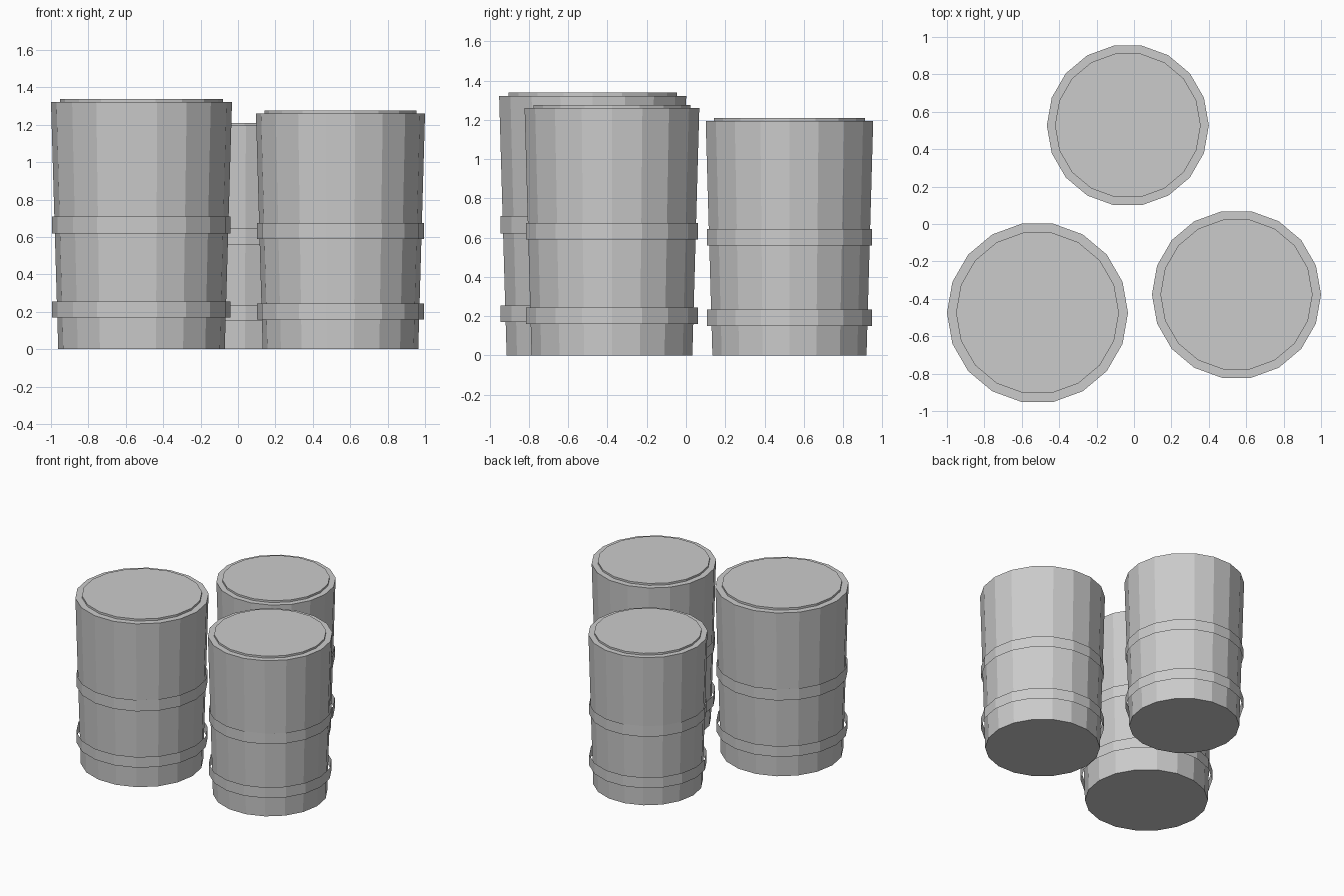
import bpy
import bmesh
import math

if "Cube" in bpy.data.objects:
    bpy.data.objects.remove(bpy.data.objects["Cube"])

SIDES = 18

grey = bpy.data.materials.new("light_grey")
grey.diffuse_color = (0.6, 0.6, 0.6, 1)
grey.use_nodes = True
grey.node_tree.nodes["Principled BSDF"].inputs["Base Color"].default_value = grey.diffuse_color


def ring(bm, r, z):
    return [bm.verts.new((r * math.cos(a), r * math.sin(a), z))
            for a in (2 * math.pi * i / SIDES for i in range(SIDES))]


def lathe(name, profile, centre, capped):
    """Join rings of (radius, height) into a faceted round part."""
    bm = bmesh.new()
    rings = [ring(bm, r, z) for r, z in profile]
    for low, high in zip(rings, rings[1:]):
        for i in range(SIDES):
            j = (i + 1) % SIDES
            bm.faces.new((low[i], low[j], high[j], high[i]))
    if capped:
        bm.faces.new(rings[0][::-1])
        bm.faces.new(rings[-1])
    mesh = bpy.data.meshes.new(name)
    bm.to_mesh(mesh)
    bm.free()
    mesh.materials.append(grey)
    obj = bpy.data.objects.new(name, mesh)
    obj.location = (*centre, 0)
    bpy.context.collection.objects.link(obj)
    return obj


def barrel(side, centre, r, rim, lid, bands):
    # Tapered body with a flat rim and a raised lid
    lathe(side + "_barrel_body",
          [(0.92 * r, 0), (r, rim), (0.9 * r, rim), (0.9 * r, lid)],
          centre, True)
    # Straight open hoops standing off the body
    for label, (z0, z1) in zip(("lower", "upper"), bands):
        lathe(f"{side}_barrel_{label}_hoop",
              [(0.986 * r, z0), (0.986 * r, z1)], centre, False)


barrel("left", (-0.516, -0.475), 0.484, 1.322, 1.338,
       ((0.17, 0.255), (0.62, 0.71)))
barrel("right", (0.548, -0.377), 0.452, 1.26, 1.275,
       ((0.16, 0.245), (0.59, 0.675)))
barrel("back", (-0.033, 0.527), 0.433, 1.195, 1.21,
       ((0.15, 0.235), (0.56, 0.645)))
